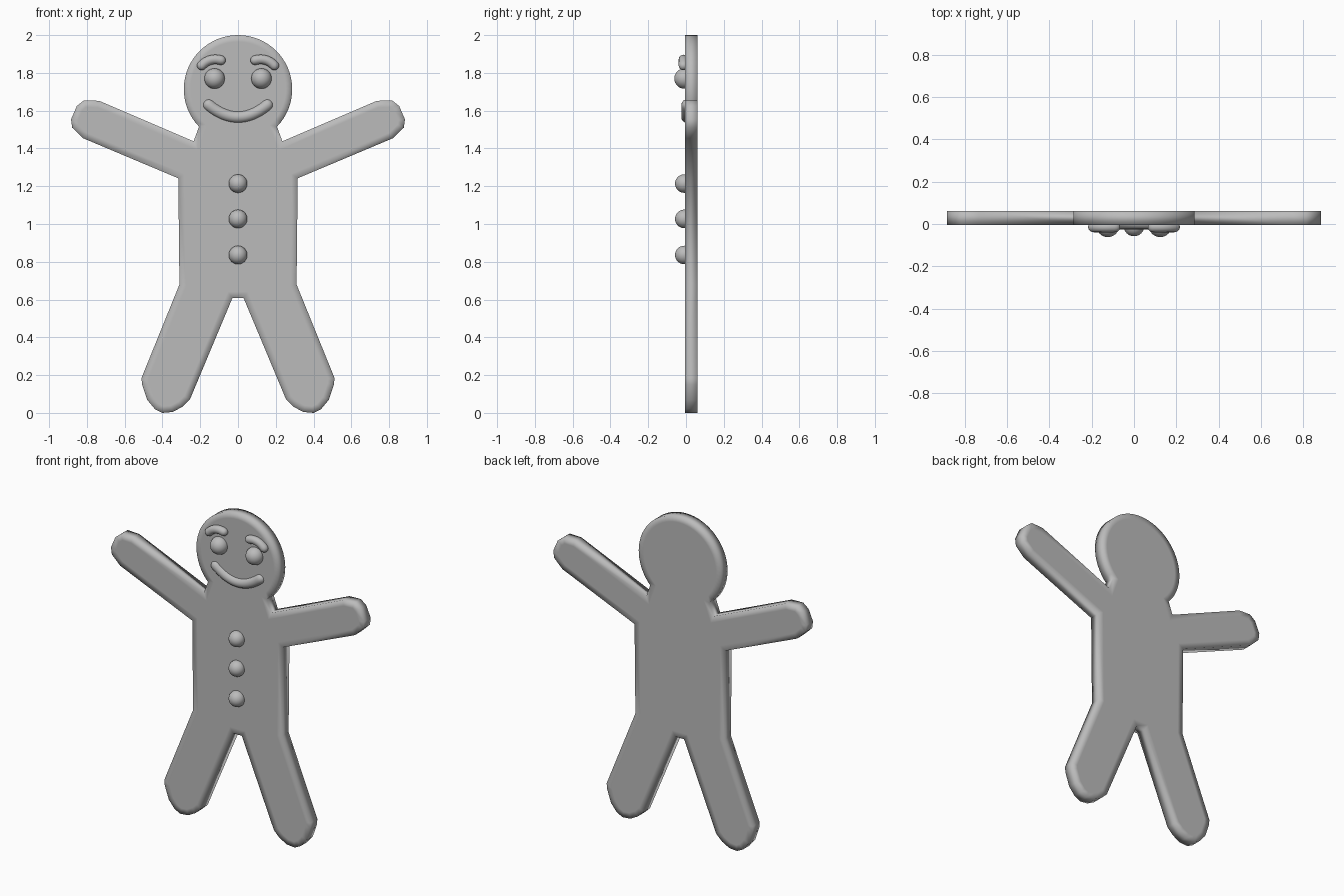
import bpy, bmesh, math
from mathutils import Vector

if "Cube" in bpy.data.objects:
    bpy.data.objects.remove(bpy.data.objects["Cube"])

FRONT, BACK = -0.005, 0.062

dough = bpy.data.materials.new("plain grey")
dough.diffuse_color = (0.5, 0.5, 0.5, 1)
dough.use_nodes = True
dough.node_tree.nodes["Principled BSDF"].inputs["Base Color"].default_value = dough.diffuse_color


def finish(name, bm):
    bmesh.ops.recalc_face_normals(bm, faces=bm.faces)
    for f in bm.faces:
        f.smooth = True
    me = bpy.data.meshes.new(name)
    bm.to_mesh(me)
    bm.free()
    me.materials.append(dough)
    ob = bpy.data.objects.new(name, me)
    bpy.context.collection.objects.link(ob)
    return ob


def ball(name, x, y, z, r):
    bm = bmesh.new()
    bmesh.ops.create_uvsphere(bm, u_segments=32, v_segments=16, radius=r)
    bmesh.ops.translate(bm, verts=bm.verts, vec=(x, y, z))
    return finish(name, bm)


def sausage(name, p0, p1, p2, y, r, steps=16, sides=16):
    """Round-ended tube along a quadratic curve lying in the xz plane."""
    a, b, c = Vector(p0), Vector(p1), Vector(p2)
    d0, d1 = (b - a).normalized(), (c - b).normalized()
    caps = [math.radians(t) for t in (85, 65, 45, 25)]
    rings = [(a - d0 * r * math.sin(t), d0, r * math.cos(t)) for t in caps]
    for i in range(steps + 1):
        t = i / steps
        p = a * (1 - t) ** 2 + b * 2 * t * (1 - t) + c * t * t
        d = ((b - a) * (1 - t) + (c - b) * t).normalized()
        rings.append((p, d, r))
    rings += [(c + d1 * r * math.sin(t), d1, r * math.cos(t)) for t in reversed(caps)]
    bm = bmesh.new()
    loops = []
    for p, d, rad in rings:
        loop = []
        for k in range(sides):
            u = 2 * math.pi * k / sides
            q = p + Vector((-d.y, d.x)) * rad * math.cos(u)
            loop.append(bm.verts.new((q.x, y + rad * math.sin(u), q.y)))
        loops.append(loop)
    for l0, l1 in zip(loops, loops[1:]):
        for k in range(sides):
            j = (k + 1) % sides
            bm.faces.new((l0[k], l0[j], l1[j], l1[k]))
    bm.faces.new(loops[0])
    bm.faces.new(loops[-1])
    return finish(name, bm)


# body: right half of the outline, from crotch up to the neck, then the head arc
half = [(0.03, 0.607), (0.255, 0.07), (0.295, 0.032), (0.345, 0.005), (0.40, 0.0),
        (0.44, 0.02), (0.48, 0.068), (0.508, 0.15), (0.511, 0.185), (0.31, 0.68),
        (0.316, 1.242), (0.82, 1.454), (0.878, 1.51), (0.884, 1.554), (0.853, 1.625),
        (0.815, 1.655), (0.735, 1.652), (0.235, 1.438)]
for i in range(24):
    t = math.radians(-44 + i * 134 / 24)
    half.append((0.287 * math.cos(t), 1.714 + 0.286 * math.sin(t)))
outline = half + [(0, 2.0)] + [(-x, z) for x, z in reversed(half)]

bm = bmesh.new()
front = [bm.verts.new((x, FRONT, z)) for x, z in outline]
back = [bm.verts.new((x, BACK, z)) for x, z in outline]
faces = [bm.faces.new(front), bm.faces.new(back[::-1])]
n = len(outline)
for i in range(n):
    j = (i + 1) % n
    bm.faces.new((front[i], back[i], back[j], front[j]))
bmesh.ops.recalc_face_normals(bm, faces=bm.faces)
# inset both flat sides so the shading rolls softly over the rim
for f in faces:
    bmesh.ops.inset_region(bm, faces=[f], thickness=0.035, use_even_offset=True)
finish("cookie_body", bm)

# face
for side, s in (("left", -1), ("right", 1)):
    ball("eye_" + side, s * 0.124, -0.008, 1.77, 0.054)
    sausage("eyebrow_" + side, (s * 0.192, 1.839), (s * 0.15, 1.883),
            (s * 0.09, 1.867), -0.014, 0.025)
sausage("mouth", (-0.155, 1.630), (0, 1.502), (0.155, 1.630), 0.006, 0.031, 24)

# buttons
for i, z in enumerate((1.214, 1.027, 0.836)):
    ball("button_%d" % (i + 1), 0, -0.009, z, 0.049)
